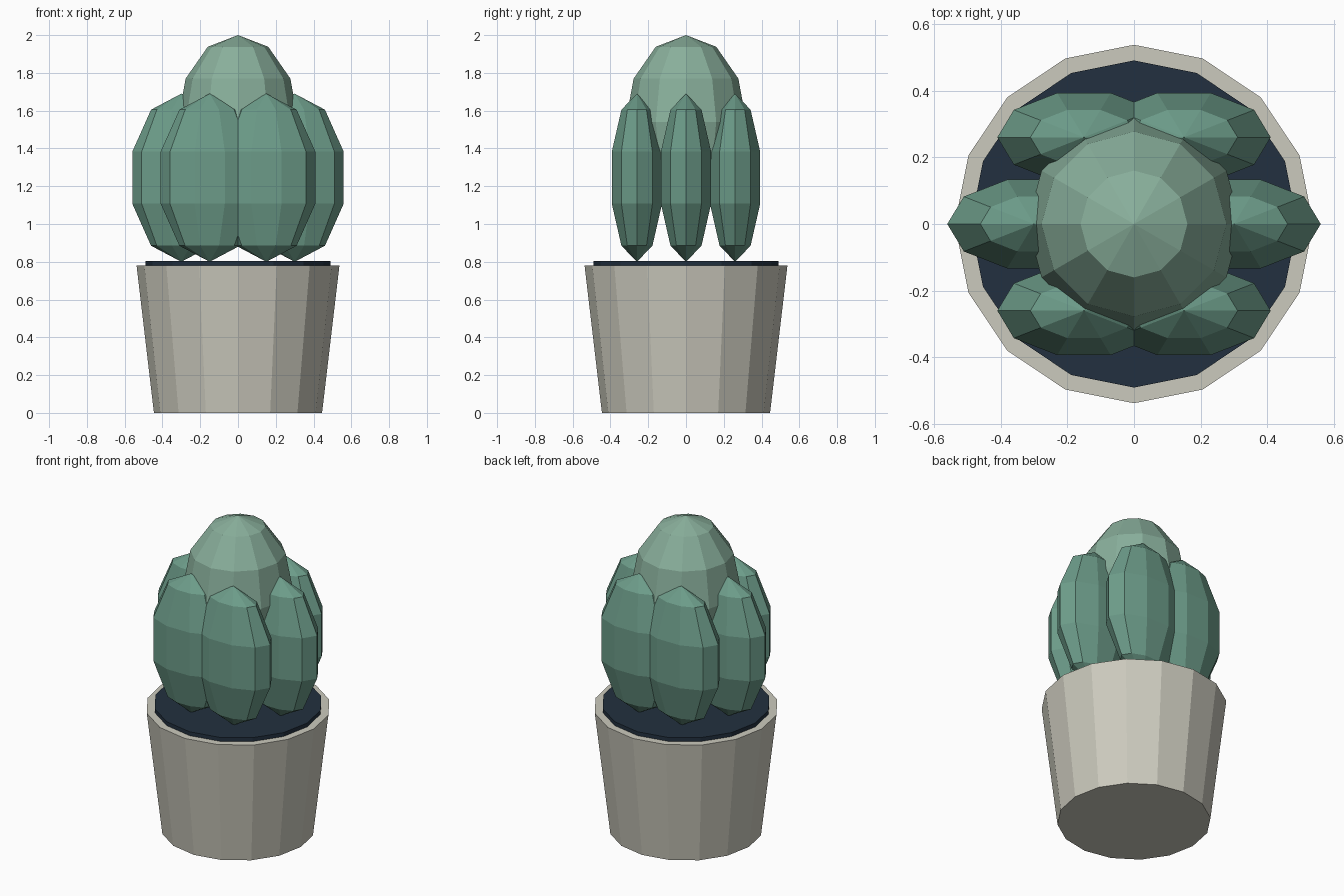
import bpy, math

if "Cube" in bpy.data.objects:
    bpy.data.objects.remove(bpy.data.objects["Cube"])


def material(name, color):
    m = bpy.data.materials.new(name)
    m.diffuse_color = (*color, 1)
    m.use_nodes = True
    m.node_tree.nodes["Principled BSDF"].inputs["Base Color"].default_value = m.diffuse_color
    return m


def lathe(name, profile, sides, mat):
    # flat-faced revolved body, capped at both ends
    verts = [(r * math.sin(2 * math.pi * i / sides), r * math.cos(2 * math.pi * i / sides), z)
             for r, z in profile for i in range(sides)]
    faces = []
    for k in range(len(profile) - 1):
        for i in range(sides):
            j = (i + 1) % sides
            a, b = k * sides, (k + 1) * sides
            faces.append((a + j, a + i, b + i, b + j))
    faces.append(tuple(range(sides)))
    top = (len(profile) - 1) * sides
    faces.append(tuple(reversed(range(top, top + sides))))
    me = bpy.data.meshes.new(name)
    me.from_pydata(verts, [], faces)
    me.materials.append(mat)
    ob = bpy.data.objects.new(name, me)
    bpy.context.collection.objects.link(ob)
    return ob


def ellipsoid(name, segments, rings, location, scale, mat):
    bpy.ops.mesh.primitive_uv_sphere_add(segments=segments, ring_count=rings, radius=1, location=location)
    ob = bpy.context.object
    ob.name = name
    ob.scale = scale
    ob.data.materials.append(mat)
    return ob


stone = material("pot_stone", (0.60, 0.59, 0.51))
earth = material("dark_soil", (0.016, 0.030, 0.050))
green = material("lobe_green", (0.15, 0.33, 0.25))
pale = material("crown_green", (0.25, 0.43, 0.33))

# tapered pot and soil disc
lathe("pot", [(0.445, 0), (0.537, 0.78)], 16, stone)
lathe("soil", [(0.49, 0.755), (0.49, 0.805)], 16, earth)

# ring of six lobes, all lying along x
for i in range(6):
    a = i * math.pi / 3
    lobe = ellipsoid(f"lobe_{i + 1}", 10, 5, (0.3 * math.cos(a), 0.3 * math.sin(a), 1.245),
                     (0.273, 0.147, 0.445), green)
    # vertices of the sphere lie on the long axis
    if not any(abs(v.co.y) < 1e-4 and v.co.x > 0.5 for v in lobe.data.vertices):
        for v in lobe.data.vertices:
            v.co.x, v.co.y = v.co.y, -v.co.x

# central crown
ellipsoid("crown", 12, 6, (0, 0, 1.54), (0.32, 0.32, 0.46), pale)
